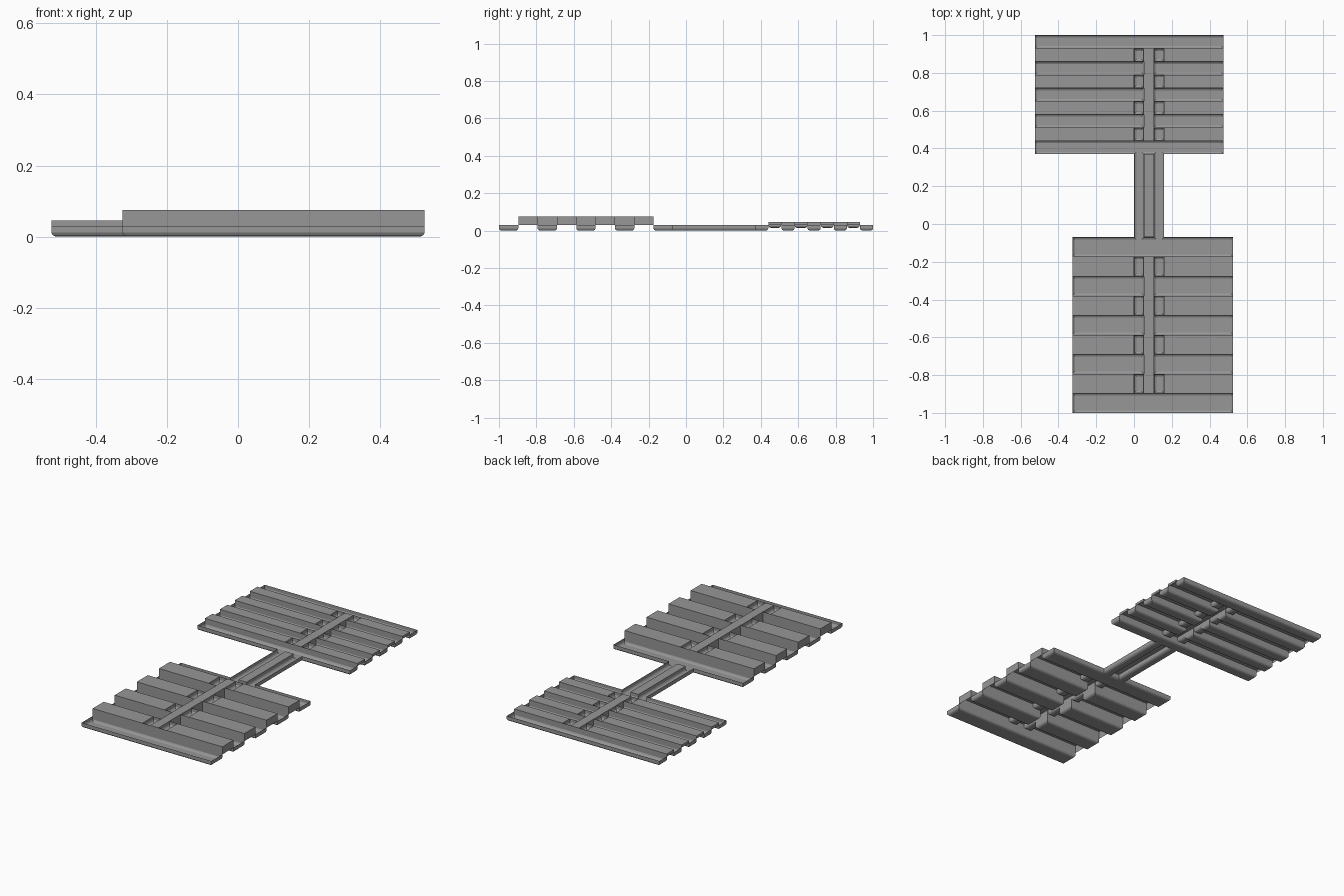
import bpy
import bmesh

cube = bpy.data.objects.get("Cube")
if cube:
    bpy.data.objects.remove(cube, do_unlink=True)

RIM = 0.03                          # height where troughs and ridges meet
DEPTH = 0.03                        # trough and pocket depth
SPINE = [0.0, 0.052, 0.105, 0.16]   # column lines of pockets, rail and link

grey = bpy.data.materials.new("grey_metal")
grey.use_nodes = True
grey.diffuse_color = (0.31, 0.31, 0.31, 1)
grey.node_tree.nodes["Principled BSDF"].inputs["Base Color"].default_value = grey.diffuse_color


def add_cell(bm, x0, x1, y0, y1):
    corners = [(x0, y0), (x1, y0), (x1, y1), (x0, y1)]
    return bm.faces.new([bm.verts.new((x, y, RIM)) for x, y in corners])


def push(bm, faces, thickness, depth):
    bm.normal_update()
    bmesh.ops.inset_region(bm, faces=faces, thickness=thickness, depth=depth,
                           use_boundary=True, use_even_offset=True)


def sink(bm, faces):
    """Press a region down into a trough with rounded lower edges."""
    push(bm, faces, 0.0, -(DEPTH - 0.011))
    push(bm, faces, 0.004, -0.007)
    push(bm, faces, 0.008, -0.004)


def finish(bm, name):
    mesh = bpy.data.meshes.new(name)
    bm.to_mesh(mesh)
    bm.free()
    mesh.materials.append(grey)
    obj = bpy.data.objects.new(name, mesh)
    bpy.context.collection.objects.link(obj)


def section_cells(x0, x1, y0, y1):
    """Yield each cell of a panel with its kind: trough, ridge or pocket."""
    xs = [x0] + SPINE + [x1]
    step = (y1 - y0) / 9
    for row in range(9):
        for col in range(5):
            if row % 2:
                kind = "pocket" if col in (1, 3) else "ridge"
            else:
                kind = "ridge" if col == 2 and 0 < row < 8 else "trough"
            yield kind, (xs[col], xs[col + 1], y0 + row * step, y0 + (row + 1) * step)


panels = {
    "front_ridges": ((-0.325, 0.525, -1.0, -0.07), 0.075),
    "rear_ridges": ((-0.525, 0.475, 0.37, 1.0), 0.045),
}

# Troughs of both panels and the link between them
bm = bmesh.new()
troughs = []
for bounds, top in panels.values():
    troughs += [add_cell(bm, *c) for kind, c in section_cells(*bounds) if kind == "trough"]
for col in (0, 2):
    troughs.append(add_cell(bm, SPINE[col], SPINE[col + 1], -0.07, 0.37))
add_cell(bm, SPINE[1], SPINE[2], -0.07, 0.37)
bmesh.ops.remove_doubles(bm, verts=bm.verts[:], dist=0.0005)
sink(bm, troughs)
finish(bm, "troughs_and_link")

# Raised ridges joined by a centre rail, with pockets either side of it
for name, (bounds, top) in panels.items():
    bm = bmesh.new()
    raised, pockets = [], []
    for kind, c in section_cells(*bounds):
        if kind != "trough":
            face = add_cell(bm, *c)
            raised.append(face)
            if kind == "pocket":
                pockets.append(face)
    bmesh.ops.remove_doubles(bm, verts=bm.verts[:], dist=0.0005)
    push(bm, raised, 0.0, top - RIM)
    push(bm, pockets, 0.001, 0.0)
    sink(bm, pockets)
    finish(bm, name)
